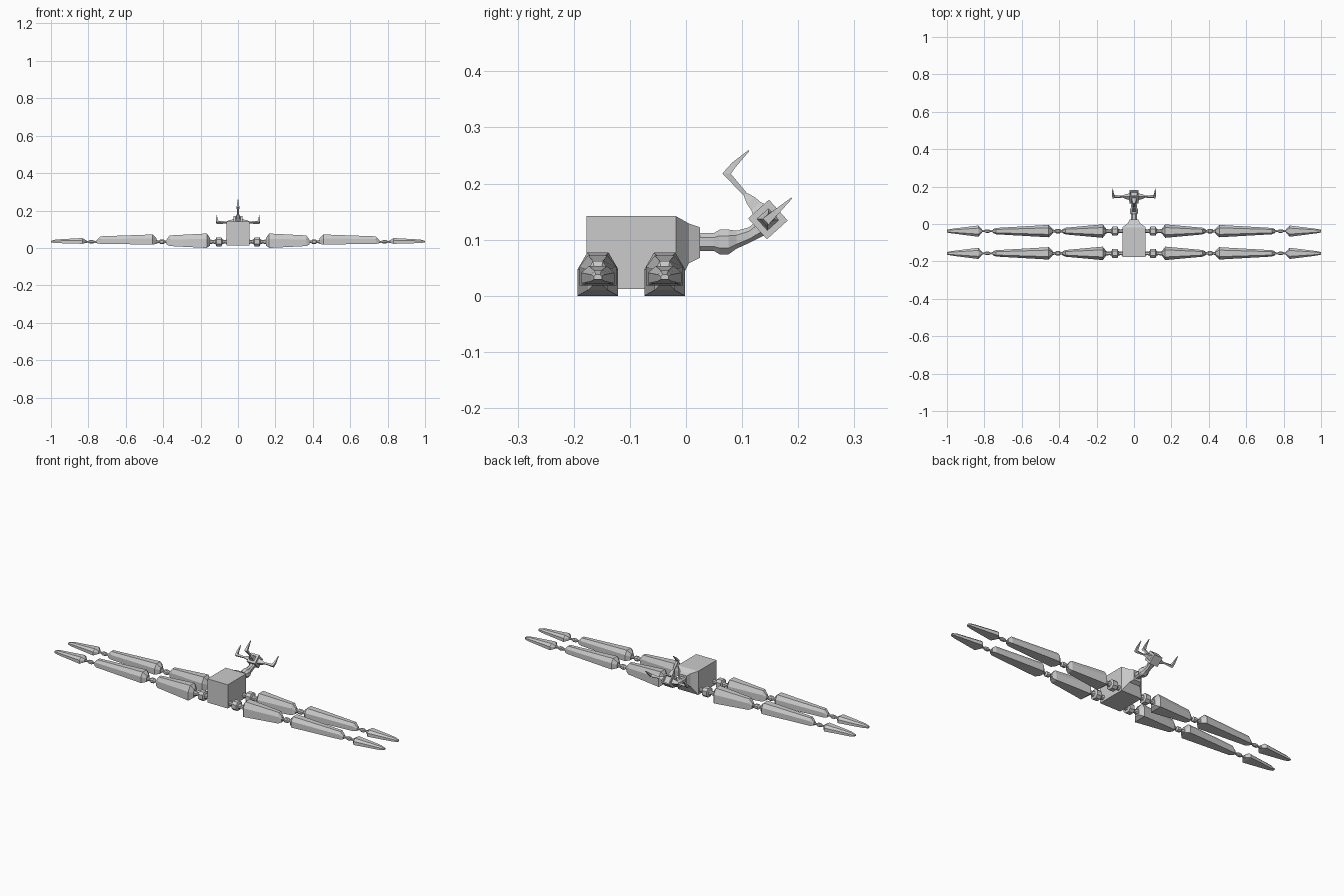
import bpy, bmesh, math
from mathutils import Vector

old = bpy.data.objects.get("Cube")
if old:
    bpy.data.objects.remove(old, do_unlink=True)

grey = bpy.data.materials.new("light grey")
grey.use_nodes = True
grey.diffuse_color = (0.6, 0.6, 0.6, 1)
grey.node_tree.nodes["Principled BSDF"].inputs["Base Color"].default_value = (0.6, 0.6, 0.6, 1)


def finish(name, bm):
    bmesh.ops.recalc_face_normals(bm, faces=bm.faces)
    mesh = bpy.data.meshes.new(name)
    bm.to_mesh(mesh)
    bm.free()
    mesh.materials.append(grey)
    obj = bpy.data.objects.new(name, mesh)
    bpy.context.collection.objects.link(obj)
    return obj


def loft(name, rings):
    """Skin a closed solid over a list of equal-sized point rings."""
    bm = bmesh.new()
    loops = [[bm.verts.new(p) for p in ring] for ring in rings]
    n = len(loops[0])
    for a, b in zip(loops, loops[1:]):
        for i in range(n):
            j = (i + 1) % n
            bm.faces.new((a[i], a[j], b[j], b[i]))
    bm.faces.new(loops[0])
    bm.faces.new(loops[-1])
    return finish(name, bm)


def octagon(centre, u, v, ru, rv):
    """Chamfered square ring spanned by the directions u and v."""
    k = 0.5
    corners = [(1, -k), (1, k), (k, 1), (-k, 1), (-1, k), (-1, -k), (-k, -1), (k, -1)]
    return [centre + u * (a * ru) + v * (b * rv) for a, b in corners]


X, Y, Z = Vector((1, 0, 0)), Vector((0, 1, 0)), Vector((0, 0, 1))

# Body: box that funnels into the neck (y, half width, bottom, top)
body = [(-0.177, 0.062, 0.012, 0.142), (-0.018, 0.062, 0.012, 0.142),
        (0.005, 0.032, 0.058, 0.129), (0.025, 0.022, 0.068, 0.122)]
loft("body", [[Vector(p) for p in ((-w, y, a), (w, y, a), (w, y, b), (-w, y, b))]
              for y, w, a, b in body])

# Neck: chamfered tube with a swollen joint (y, z, radius)
neck = [(0.02, 0.096, 0.016), (0.05, 0.096, 0.016), (0.06, 0.096, 0.022),
        (0.076, 0.096, 0.022), (0.09, 0.1, 0.016), (0.112, 0.108, 0.014),
        (0.138, 0.125, 0.018)]
loft("neck", [octagon(Vector((0, y, z)), X, Z, r, r) for y, z, r in neck])

# Head: tilted block with a recessed square face
fwd = Vector((0, 1, 0.9)).normalized()
up = X.cross(fwd)
head_pos = Vector((0, 0.146, 0.136))
h = 0.025
bm = bmesh.new()
verts = {}
for s in (-1, 1):
    verts[s] = [bm.verts.new(head_pos + X * (a * h) + up * (b * h) + fwd * (s * h))
                for a, b in ((-1, -1), (1, -1), (1, 1), (-1, 1))]
bm.faces.new(verts[-1])
front = bm.faces.new(verts[1])
for i in range(4):
    j = (i + 1) % 4
    bm.faces.new((verts[-1][i], verts[-1][j], verts[1][j], verts[1][i]))
bmesh.ops.recalc_face_normals(bm, faces=bm.faces)
bmesh.ops.inset_region(bm, faces=[front], thickness=0.009)
bmesh.ops.inset_region(bm, faces=[front], thickness=0.003, depth=-0.01)
finish("head", bm)

# Three bent horns around the head: socket, tapered shaft, elbow, forward tip
for name, d in (("left_horn", X), ("right_horn", -X), ("top_horn", up)):
    side = d.cross(fwd)

    def ring(dist, b, r, ahead=0.0):
        c = head_pos + d * dist + fwd * ahead
        return [c + side * (s * r) + b * (t * r)
                for s, t in ((-1, -1), (1, -1), (1, 1), (-1, 1))]

    mitre = (fwd - d).normalized()
    loft(name + "_socket", [ring(0.022, fwd, 0.015), ring(0.032, fwd, 0.011),
                            ring(0.046, fwd, 0.009), ring(0.06, fwd, 0.004)])
    loft(name, [ring(0.055, fwd, 0.0035), ring(0.11, mitre, 0.0075),
                ring(0.113, -d, 0.005, 0.02), ring(0.114, -d, 0.0012, 0.057)])

# Leg plates: flat underside, chamfered top (x, half width, bottom, top)
plates = {
    "upper_plate": [(0.15, 0.014, 0.012, 0.055), (0.167, 0.036, 0.0, 0.077),
                    (0.365, 0.018, 0.010, 0.067), (0.382, 0.010, 0.018, 0.045)],
    "middle_plate": [(0.436, 0.014, 0.022, 0.052), (0.456, 0.033, 0.018, 0.072),
                     (0.737, 0.017, 0.022, 0.062), (0.755, 0.010, 0.025, 0.043)],
    "outer_plate": [(0.814, 0.010, 0.027, 0.042), (0.832, 0.030, 0.022, 0.053),
                    (0.975, 0.012, 0.026, 0.045), (1.0, 0.007, 0.029, 0.038)],
}
# Leg joints: chamfered rods with knobs (x, radius)
joints = {
    "hip": [(0.055, 0.013), (0.072, 0.009), (0.084, 0.013), (0.088, 0.024),
            (0.116, 0.024), (0.12, 0.013), (0.132, 0.009), (0.158, 0.014)],
    "knee": [(0.375, 0.01), (0.39, 0.006), (0.397, 0.012), (0.416, 0.012),
             (0.423, 0.006), (0.442, 0.011)],
    "ankle": [(0.748, 0.009), (0.765, 0.004), (0.776, 0.009), (0.792, 0.009),
              (0.802, 0.004), (0.82, 0.008)],
}


def plate_ring(x, y, w, z0, z1):
    zm = z0 + 0.62 * (z1 - z0)
    section = [(-w, z0), (w, z0), (w, zm), (0.53 * w, z1), (-0.53 * w, z1), (-w, zm)]
    return [Vector((x, y + a, z)) for a, z in section]


for end, y in (("front", -0.157), ("back", -0.038)):
    for label, s in (("left", 1), ("right", -1)):
        prefix = f"{end}_{label}_"
        for part, rows in plates.items():
            loft(prefix + part, [plate_ring(s * x, y, w, a, b) for x, w, a, b in rows])
        for part, rows in joints.items():
            loft(prefix + part, [octagon(Vector((s * x, y, 0.033)), Y, Z, r, r)
                                 for x, r in rows])
